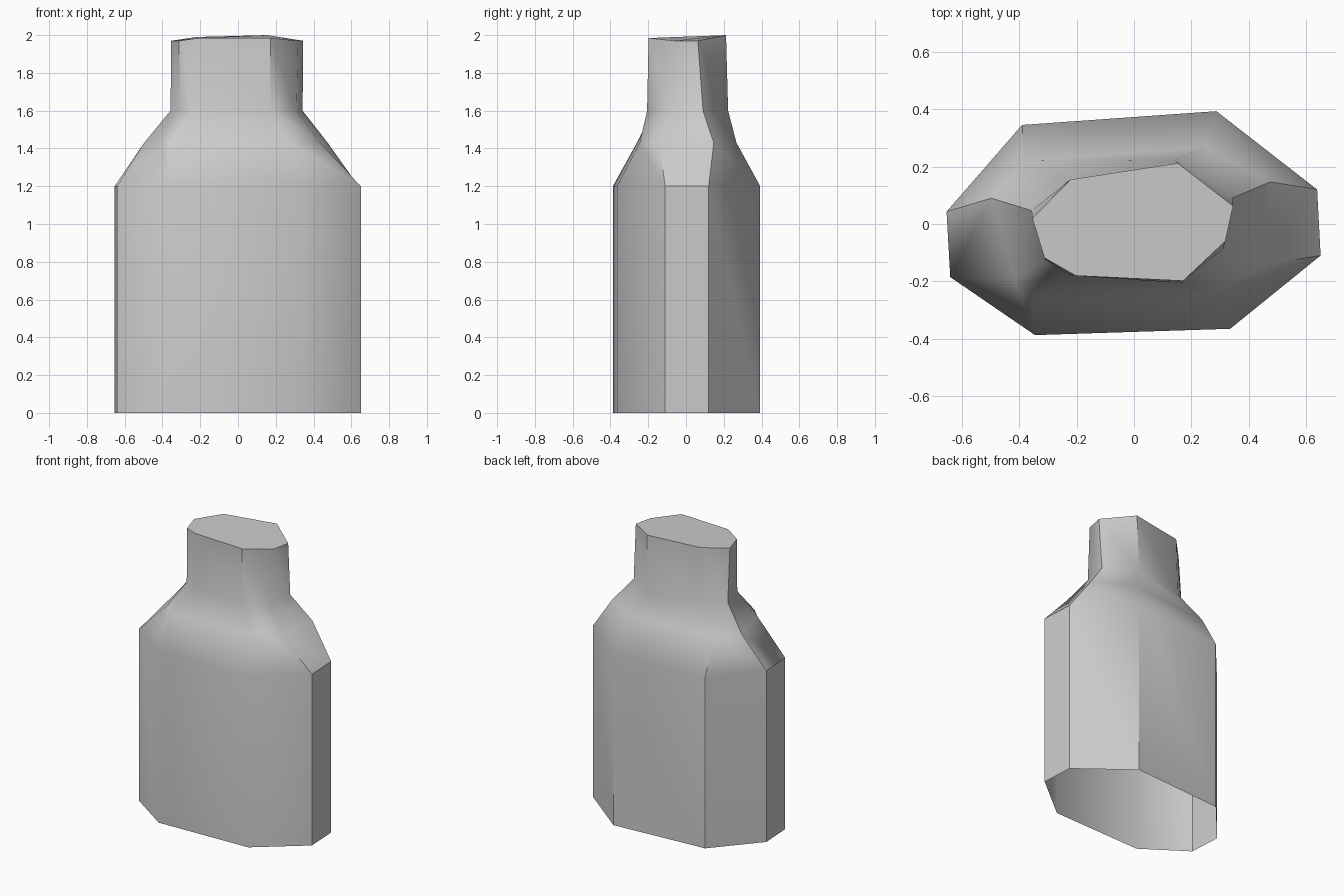
import bpy
import bmesh

default_cube = bpy.data.objects.get("Cube")
if default_cube:
    bpy.data.objects.remove(default_cube, do_unlink=True)


def make_material(name, colour):
    material = bpy.data.materials.new(name)
    material.use_nodes = True
    material.diffuse_color = colour
    material.node_tree.nodes["Principled BSDF"].inputs["Base Color"].default_value = colour
    return material


# Irregular eight-sided cross-sections, clockwise from the back right corner
body_section = [(-.39, .345), (.287, .393), (.638, .12), (.65, -.11),
                (.335, -.365), (-.345, -.387), (-.64, -.185), (-.653, .043)]
shoulder_section = [(-.38, .22), (.25, .267), (.475, .147), (.435, -.143),
                    (.278, -.245), (-.35, -.26), (-.415, -.195), (-.497, .09)]
neck_section = [(-.245, .14), (.145, .223), (.342, .09), (.31, -.088),
                (.17, -.206), (-.23, -.176), (-.308, -.128), (-.357, .047)]
rim_section = [(-.22, .155), (.153, .212), (.345, .063), (.318, -.06),
               (.171, -.198), (-.203, -.18), (-.312, -.118), (-.354, .02)]
rim_heights = [1.99, 2, 1.97, 1.97, 1.985, 1.985, 1.97, 1.97]


def add_ring(bm, section, heights):
    return [bm.verts.new((x, y, z)) for (x, y), z in zip(section, heights)]


def bridge(bm, lower, upper):
    for i in range(len(lower)):
        j = (i + 1) % len(lower)
        bm.faces.new((lower[i], lower[j], upper[j], upper[i]))


def level(height):
    return [height] * len(body_section)


# Bottle shell: straight body open underneath, sloping shoulder, neck and cap
bm = bmesh.new()
rings = [
    add_ring(bm, body_section, level(0)),
    add_ring(bm, body_section, level(1.2)),
    add_ring(bm, shoulder_section, level(1.43)),
    add_ring(bm, neck_section, level(1.6)),
    add_ring(bm, rim_section, rim_heights),
]
for lower, upper in zip(rings, rings[1:]):
    bridge(bm, lower, upper)
bm.faces.new(rings[-1])

# Clockwise sections give inward faces, so turn them all outward
bmesh.ops.recalc_face_normals(bm, faces=bm.faces[:])
bm.normal_update()
if bm.faces[0].normal.y < 0:
    bmesh.ops.reverse_faces(bm, faces=bm.faces[:])

mesh = bpy.data.meshes.new("bottle_shell")
bm.to_mesh(mesh)
bm.free()
bottle = bpy.data.objects.new("bottle_shell", mesh)
bpy.context.collection.objects.link(bottle)
mesh.materials.append(make_material("light_grey", (.6, .6, .6, 1)))

# Gentle corners blend while the steep ones stay crisp
bpy.ops.object.select_all(action="DESELECT")
bottle.select_set(True)
bpy.context.view_layer.objects.active = bottle
bpy.ops.object.shade_smooth_by_angle(angle=.68)
weighted = bottle.modifiers.new("large_face_shading", "WEIGHTED_NORMAL")
weighted.keep_sharp = True
